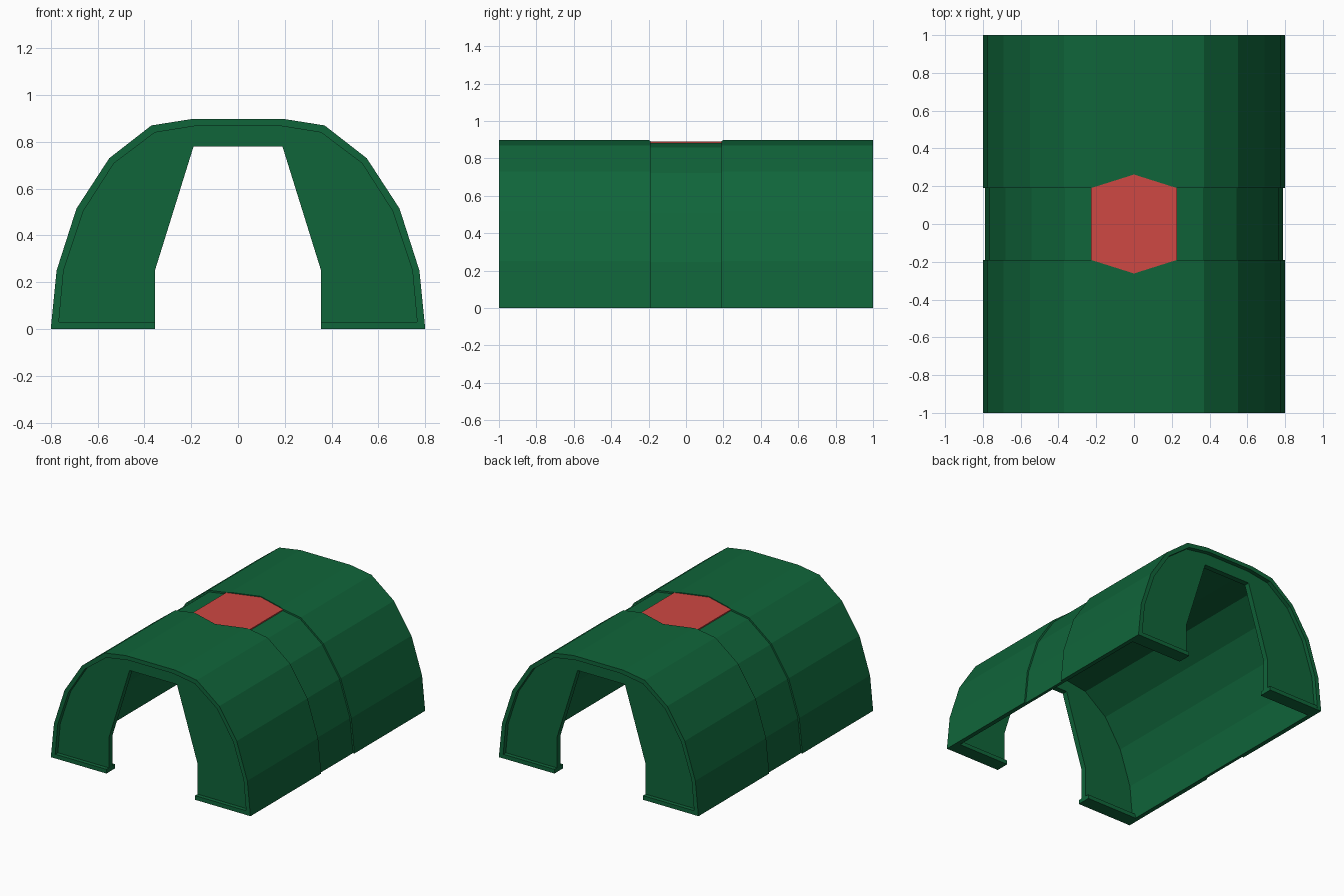
import bpy, bmesh

if "Cube" in bpy.data.objects:
    bpy.data.objects.remove(bpy.data.objects["Cube"])


def material(name, rgb):
    m = bpy.data.materials.new(name)
    m.diffuse_color = (*rgb, 1)
    m.use_nodes = True
    m.node_tree.nodes["Principled BSDF"].inputs["Base Color"].default_value = m.diffuse_color
    return m


GREEN = material("dark green", (0.005, 0.13, 0.042))
RED = material("red", (0.62, 0.065, 0.056))


def loft(name, rings, mat):
    """Closed solid from a series of rings with equal point counts."""
    bm = bmesh.new()
    loops = [[bm.verts.new(p) for p in ring] for ring in rings]
    n = len(loops[0])
    for a, b in zip(loops, loops[1:]):
        for i in range(n):
            j = (i + 1) % n
            bm.faces.new((a[i], a[j], b[j], b[i]))
    caps = [bm.faces.new(loops[0]), bm.faces.new(loops[-1][::-1])]
    bmesh.ops.recalc_face_normals(bm, faces=bm.faces)
    bmesh.ops.triangulate(bm, faces=caps)
    me = bpy.data.meshes.new(name)
    bm.to_mesh(me)
    bm.free()
    ob = bpy.data.objects.new(name, me)
    bpy.context.collection.objects.link(ob)
    me.materials.append(mat)
    return ob


def arch(right_half):
    """Mirror a right half profile into a full arch, right to left."""
    return right_half + [(-x, z) for x, z in reversed(right_half)]


outer = arch([(.8, 0), (.775, .25), (.69, .515), (.55, .73), (.37, .87), (.2, .897)])
inner = arch([(.768, 0), (.745, .25), (.66, .505), (.53, .708), (.355, .84), (.18, .868)])
band = [(x * .986, z * .987) for x, z in outer]


def section(y, profile):
    return [(x, y, z) for x, z in profile + inner[::-1]]


# Arched shell with a shallow recessed band round the middle
B = .19
shell = loft("arched_shell", [
    section(-1, outer), section(-B, outer), section(-B, band),
    section(B, band), section(B, outer), section(1, outer)], GREEN)

# Hexagonal recess in the roof
hexagon = [(.228, -B), (.228, B), (0, .262), (-.228, B), (-.228, -B), (0, -.262)]
cutter = loft("roof_cutter", [[(x, y, z) for x, y in hexagon] for z in (.883, 1)], GREEN)
cutter.hide_render = True
mod = shell.modifiers.new("hex recess", 'BOOLEAN')
mod.operation = 'DIFFERENCE'
mod.object = cutter
mod.solver = 'EXACT'
bpy.context.view_layer.objects.active = shell
bpy.ops.object.modifier_apply(modifier=mod.name)
bpy.data.objects.remove(cutter)

# Red roof panel
loft("roof_panel", [[(x, y, z) for x, y in hexagon] for z in (.8825, .891)], RED)

# End walls with doorway, set back from the rim, and sills at their feet
door = [(-.355, 0), (-.355, .25), (-.19, .78), (.19, .78), (.355, .25), (.355, 0)]
wall = inner + door
for s, label in ((-1, "front"), (1, "back")):
    loft(label + "_wall", [[(x, s * d, z) for x, z in wall] for d in (.97, .93)], GREEN)
    for t, side in ((-1, "left"), (1, "right")):
        foot = [(.355, 0), (.78, 0), (.777, .03), (.355, .03)]
        loft(f"{label}_{side}_sill",
             [[(t * x, s * d, z) for x, z in foot] for d in (.999, .9)], GREEN)
